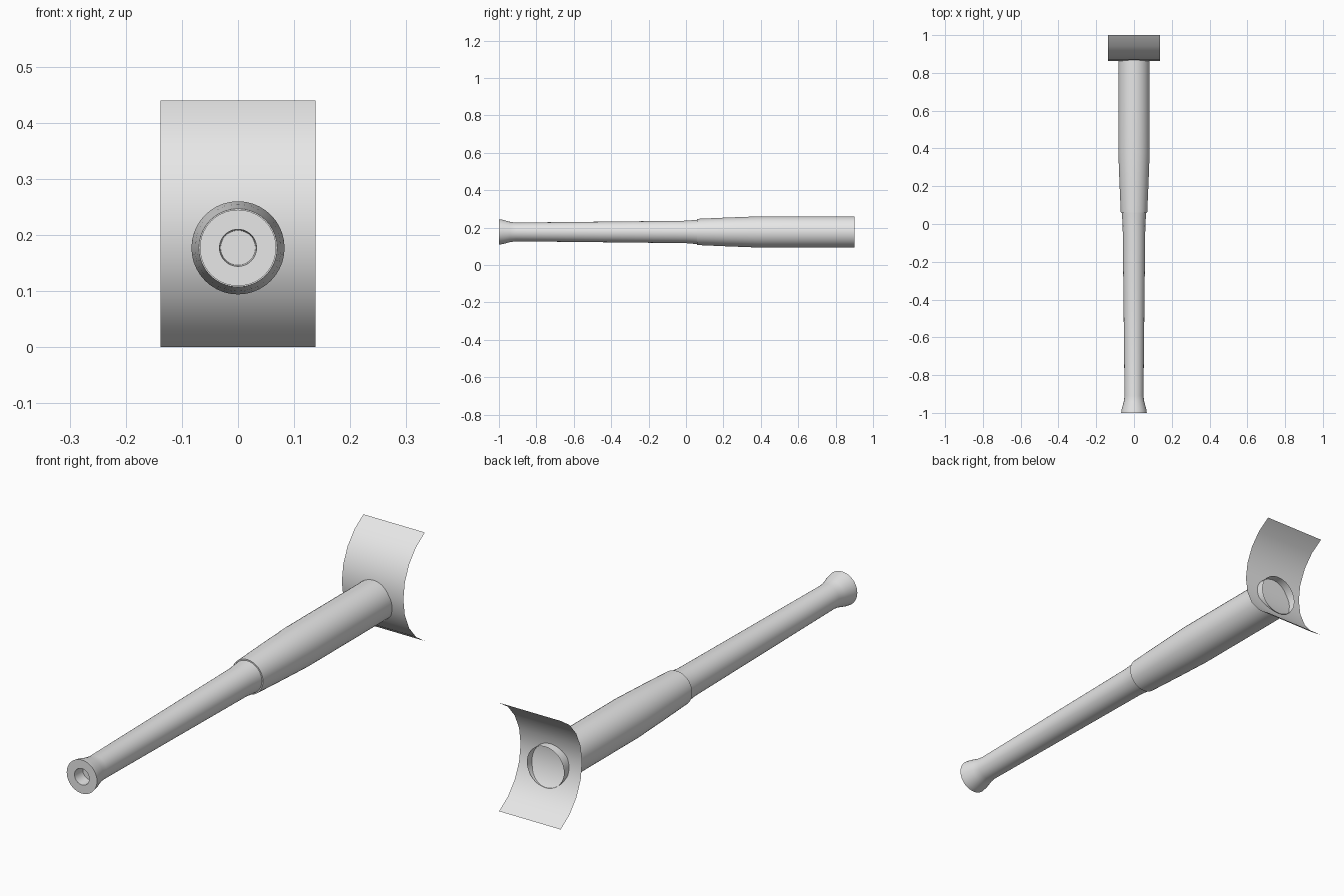
import bpy, bmesh, math

if "Cube" in bpy.data.objects:
    bpy.data.objects.remove(bpy.data.objects["Cube"])

AXIS_Z = 0.177   # height of the bat axis
SIDES = 40

grey = bpy.data.materials.new("light_grey")
grey.diffuse_color = (0.8, 0.8, 0.8, 1)
grey.use_nodes = True
grey.node_tree.nodes["Principled BSDF"].inputs["Base Color"].default_value = grey.diffuse_color


def finish(name, bm, angle=30):
    mesh = bpy.data.meshes.new(name)
    bm.to_mesh(mesh)
    bm.free()
    mesh.materials.append(grey)
    obj = bpy.data.objects.new(name, mesh)
    bpy.context.collection.objects.link(obj)
    bpy.ops.object.select_all(action='DESELECT')
    obj.select_set(True)
    bpy.context.view_layer.objects.active = obj
    bpy.ops.object.shade_smooth_by_angle(angle=math.radians(angle))
    return obj


def revolve(name, profile, cap_start=False):
    """Turn (y, radius) points around the bat axis."""
    bm = bmesh.new()
    rings = []
    for y, r in profile:
        rings.append([bm.verts.new((r * math.cos(2 * math.pi * i / SIDES), y,
                                    AXIS_Z + r * math.sin(2 * math.pi * i / SIDES)))
                      for i in range(SIDES)])
    for a, b in zip(rings, rings[1:]):
        for i in range(SIDES):
            j = (i + 1) % SIDES
            bm.faces.new((a[i], b[i], b[j], a[j]))
    if cap_start:
        bm.faces.new(rings[0])
    return finish(name, bm)


# Handle: recessed cup in the knob, flared knob, slightly tapering shaft
revolve("handle", [(-0.95, 0.031), (-1.0, 0.033), (-1.0, 0.068), (-0.98, 0.065),
                   (-0.94, 0.054), (-0.91, 0.050), (-0.45, 0.055),
                   (0.0, 0.060), (0.06, 0.065)], cap_start=True)

# Barrel: narrow front rim, widening to a straight open tube
revolve("barrel", [(0.06, 0.064), (0.06, 0.070), (0.22, 0.077), (0.38, 0.083),
                   (0.64, 0.083), (0.90, 0.083)])

# Curved end plate: thin arc sheet bulging toward the handle
HALF_W, HALF_H, SAG, STEPS = 0.138, 0.22, 0.138, 8
radius = (HALF_H ** 2 + SAG ** 2) / (2 * SAG)
half_angle = math.asin(HALF_H / radius)
bm = bmesh.new()
rows = []
for k in range(STEPS + 1):
    a = half_angle * (2 * k / STEPS - 1)
    y = 1.0 - SAG + radius * (1 - math.cos(a))
    z = HALF_H + radius * math.sin(a)
    rows.append([bm.verts.new((x, y, z)) for x in (-HALF_W, HALF_W)])
for lo, hi in zip(rows, rows[1:]):
    bm.faces.new((lo[0], lo[1], hi[1], hi[0]))
finish("curved_plate", bm)
